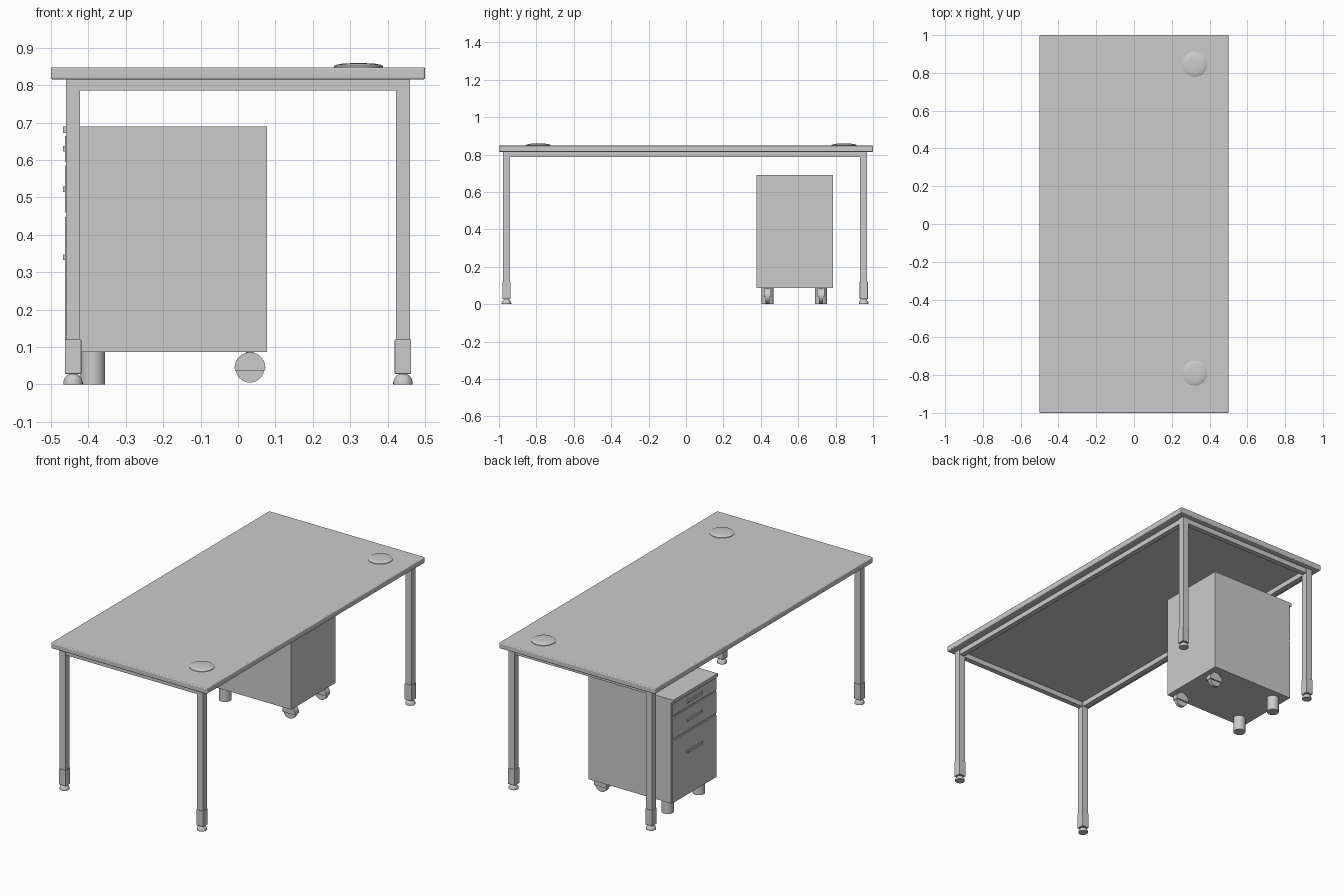
import bpy, bmesh, math

if "Cube" in bpy.data.objects:
    bpy.data.objects.remove(bpy.data.objects["Cube"])

def finish(name, bm, smooth=False):
    bmesh.ops.recalc_face_normals(bm, faces=bm.faces)
    me = bpy.data.meshes.new(name)
    bm.to_mesh(me)
    bm.free()
    ob = bpy.data.objects.new(name, me)
    bpy.context.collection.objects.link(ob)
    if smooth:
        bpy.ops.object.select_all(action='DESELECT')
        bpy.context.view_layer.objects.active = ob
        ob.select_set(True)
        bpy.ops.object.shade_smooth_by_angle(angle=math.radians(35))
    return ob

def box(name, x, y, z, bevel=0):
    bm = bmesh.new()
    bmesh.ops.create_cube(bm, size=1)
    for v in bm.verts:
        v.co = [(r[0] + r[1]) / 2 + c * (r[1] - r[0]) for c, r in zip(v.co, (x, y, z))]
    ob = finish(name, bm)
    if bevel:
        m = ob.modifiers.new("edge", 'BEVEL')
        m.width, m.segments = bevel, 3
    return ob

def lathe(name, x, y, z, profile, n=32):
    """Revolve (radius, height) points around a vertical axis."""
    bm = bmesh.new()
    rings = [[bm.verts.new((x + r * math.cos(2 * math.pi * i / n),
                            y + r * math.sin(2 * math.pi * i / n), z + h))
              for i in range(n)] for r, h in profile]
    for a, b in zip(rings, rings[1:]):
        for i in range(n):
            bm.faces.new((a[i], a[(i + 1) % n], b[(i + 1) % n], b[i]))
    bm.faces.new(rings[0])
    bm.faces.new(rings[-1])
    return finish(name, bm, True)

def disc_segment(name, x, y, z, r, width, a0, a1, n=20):
    """Circle segment in the xz plane, extruded along y."""
    bm = bmesh.new()
    pts = [math.radians(a0 + (a1 - a0) * i / n) for i in range(n + 1)]
    f = bm.faces.new([bm.verts.new((x + r * math.cos(a), y - width / 2, z + r * math.sin(a)))
                      for a in pts])
    ext = bmesh.ops.extrude_face_region(bm, geom=[f])
    bmesh.ops.translate(bm, vec=(0, width, 0),
                        verts=[g for g in ext["geom"] if isinstance(g, bmesh.types.BMVert)])
    return finish(name, bm, True)

# Desktop and cable grommets
box("desktop", (-.5, .5), (-1, 1), (.815, .848), .005)
for y in (-.79, .845):
    lathe("grommet", .322, y, .846,
          [(.066, 0), (.066, .005), (.058, .009), (.042, .012), (.015, .013)])

# Legs with lower sleeves and glide feet
LX, LY = .441, (-.96, .95)
for x in (-LX, LX):
    for y in LY:
        box("leg", (x - .019, x + .019), (y - .019, y + .019), (.1, .816))
        box("leg_sleeve", (x - .022, x + .022), (y - .022, y + .022), (.028, .12), .002)
        lathe("foot", x, y, .003, [(.026, -.003), (.026, .004), (.023, .013), (.017, .021), (.008, .026)], 24)

# Frame rails under the top
for x in (-LX, LX):
    box("side_rail", (x - .015, x + .015), (LY[0] + .019, LY[1] - .019), (.786, .815))
for y in LY:
    box("end_rail", (-LX + .019, LX - .019), (y - .015, y + .015), (.786, .815))

# Pedestal cabinet with top lip
Y0, Y1 = .377, .785
YC = (Y0 + Y1) / 2
box("cabinet", (-.455, .077), (Y0, Y1), (.087, .69))
box("cabinet_lip", (-.468, -.454), (Y0, Y1), (.672, .69))

# Drawer fronts with bar handles
for z0, z1, h in ((.595, .664, .63), (.46, .585, .522), (.09, .448, .34)):
    box("drawer_front", (-.462, -.454), (Y0 + .003, Y1 - .003), (z0, z1))
    box("drawer_handle", (-.468, -.461), (YC - .07, YC + .07), (h - .007, h + .007))

# Front posts and rear casters
for y in (.436, .722):
    lathe("front_post", -.388, y, 0, [(.033, 0), (.033, .088)])
    disc_segment("caster_hood", .032, y, .045, .041, .036, -10, 190)
    disc_segment("caster_wheel", .032, y, .044, .039, .02, 0, 342)
    lathe("caster_stem", .032, y, .06, [(.01, 0), (.01, .028)], 16)
